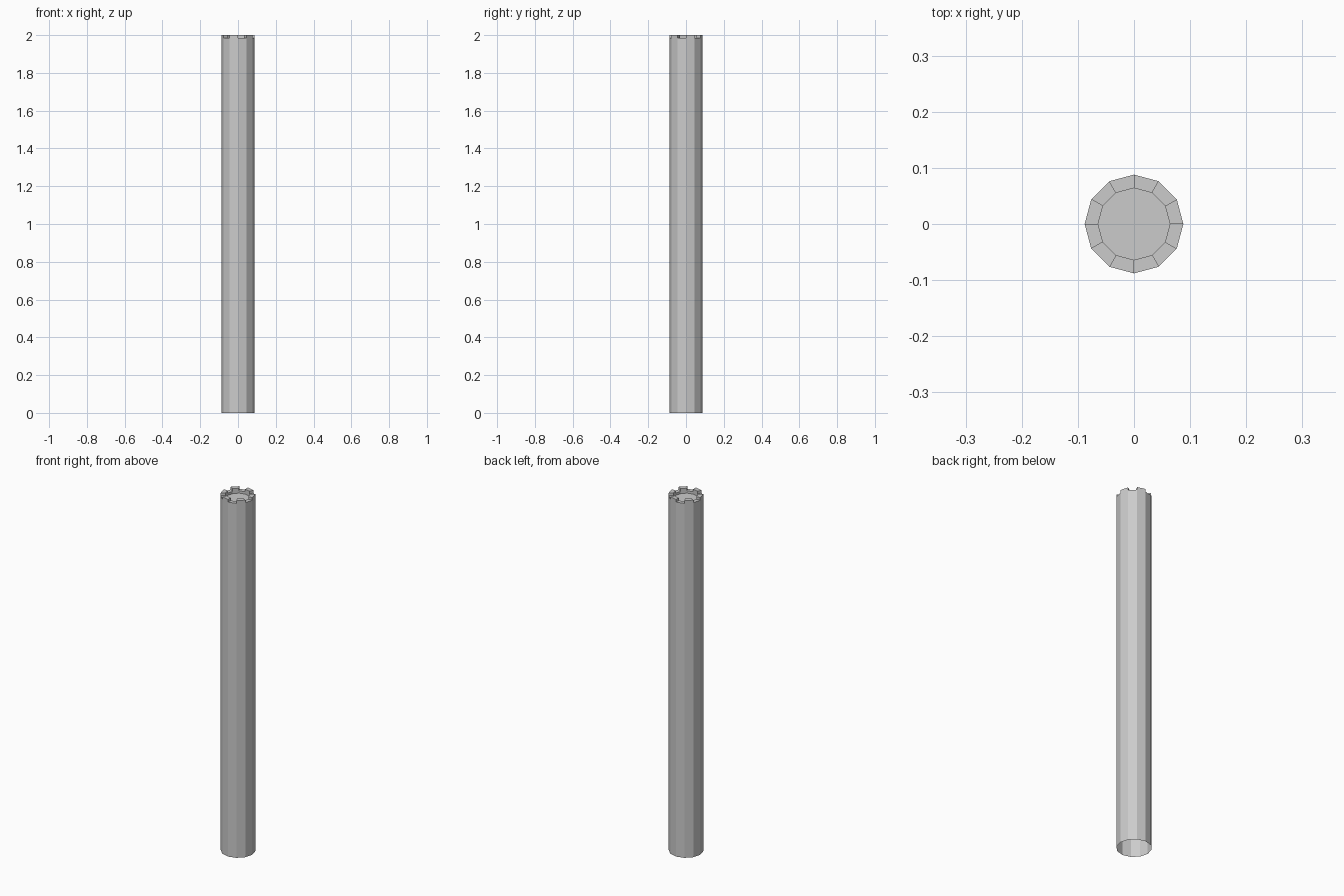
import bpy, bmesh, math

if "Cube" in bpy.data.objects:
    bpy.data.objects.remove(bpy.data.objects["Cube"])

N = 12
R_OUT, R_IN = 0.088, 0.064
Z_TOP, Z_GAP, Z_FLOOR = 2.0, 1.985, 1.972

bm = bmesh.new()


def point(r, i, z):
    a = 2 * math.pi * i / N
    return bm.verts.new((r * math.cos(a), r * math.sin(a), z))


def quad(*corners):
    bm.faces.new([point(*c) for c in corners])


for i in range(N):
    j = i + 1
    merlon = i % 2 == 0
    z = Z_TOP if merlon else Z_GAP
    # outer wall, wall top and inner parapet wall
    quad((R_OUT, i, 0), (R_OUT, j, 0), (R_OUT, j, z), (R_OUT, i, z))
    quad((R_OUT, i, z), (R_OUT, j, z), (R_IN, j, z), (R_IN, i, z))
    quad((R_IN, i, z), (R_IN, j, z), (R_IN, j, Z_FLOOR), (R_IN, i, Z_FLOOR))
    # merlon sides
    if merlon:
        quad((R_OUT, i, Z_GAP), (R_OUT, i, Z_TOP), (R_IN, i, Z_TOP), (R_IN, i, Z_GAP))
        quad((R_OUT, j, Z_GAP), (R_IN, j, Z_GAP), (R_IN, j, Z_TOP), (R_OUT, j, Z_TOP))

# sunken roof floor (the shaft is open underneath)
bm.faces.new([point(R_IN, i, Z_FLOOR) for i in range(N)])
bmesh.ops.remove_doubles(bm, verts=bm.verts, dist=1e-5)

mesh = bpy.data.meshes.new("round_tower")
bm.to_mesh(mesh)
bm.free()
bpy.context.collection.objects.link(bpy.data.objects.new("round_tower", mesh))
